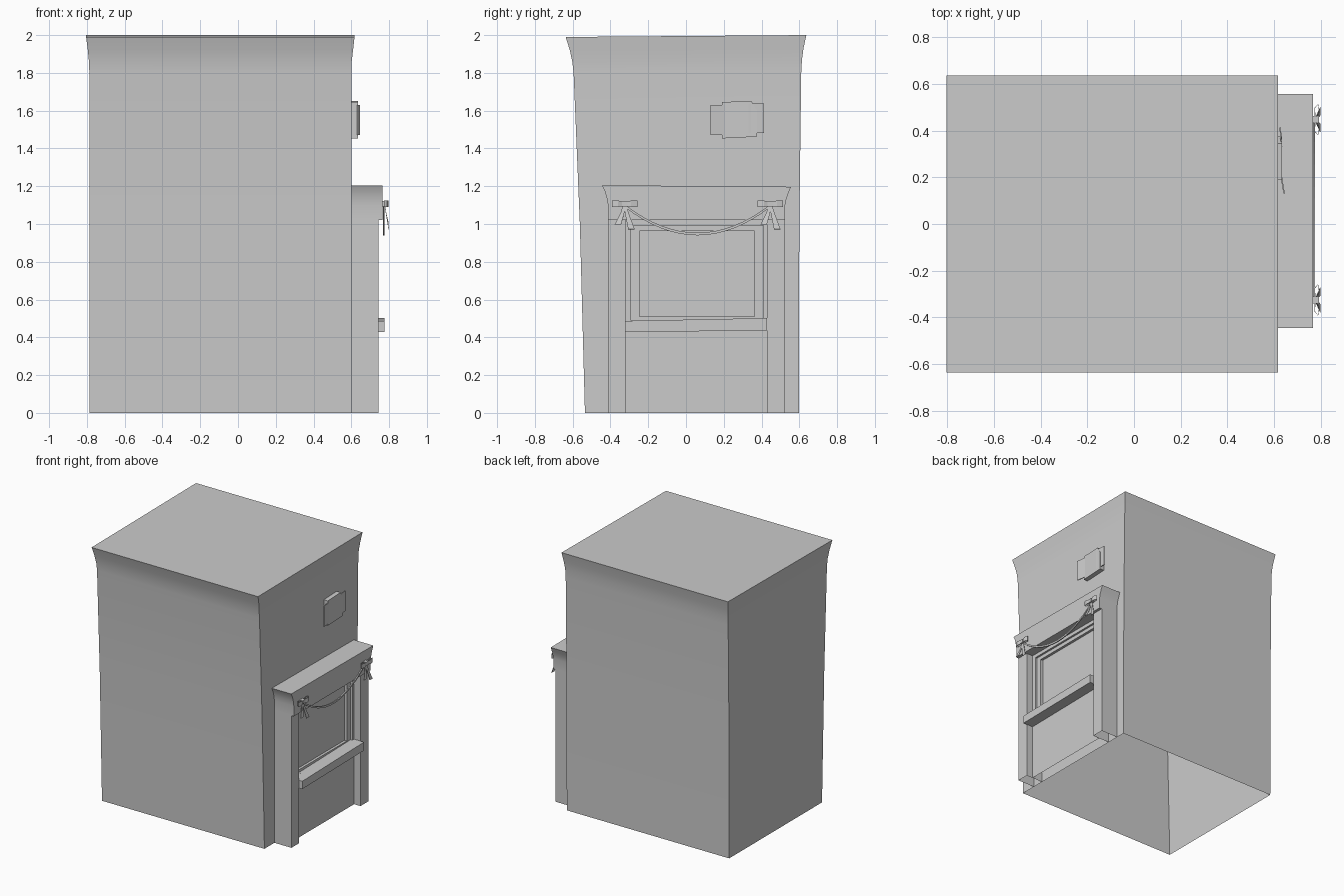
import bpy, bmesh, math
from mathutils import Vector

if "Cube" in bpy.data.objects:
    bpy.data.objects.remove(bpy.data.objects["Cube"])


def finish(name, bm, smooth=False):
    bmesh.ops.recalc_face_normals(bm, faces=bm.faces)
    me = bpy.data.meshes.new(name)
    bm.to_mesh(me)
    bm.free()
    ob = bpy.data.objects.new(name, me)
    bpy.context.collection.objects.link(ob)
    if smooth:
        bpy.ops.object.select_all(action='DESELECT')
        ob.select_set(True)
        bpy.context.view_layer.objects.active = ob
        bpy.ops.object.shade_smooth_by_angle(angle=math.radians(30))
    return ob


def loft(name, rings, bottom=True, smooth=False):
    """Stack rectangles (x0, x1, y0, y1, z at y0, z at y1) into a shell."""
    bm = bmesh.new()
    loops = []
    for x0, x1, y0, y1, za, zb in rings:
        loops.append([bm.verts.new(p) for p in
                      ((x0, y0, za), (x1, y0, za), (x1, y1, zb), (x0, y1, zb))])
    for a, b in zip(loops, loops[1:]):
        for i in range(4):
            j = (i + 1) % 4
            bm.faces.new((a[i], a[j], b[j], b[i]))
    bm.faces.new(loops[-1])
    if bottom:
        bm.faces.new(loops[0][::-1])
    return finish(name, bm, smooth)


def box(name, x0, x1, y0, y1, z0, z1, bottom=True):
    return loft(name, [(x0, x1, y0, y1, z0, z0), (x0, x1, y0, y1, z1, z1)], bottom)


def ribbon(name, pts, widths, axis, thick=0.005):
    """Thin strip along pts; axis is the width direction."""
    bm = bmesh.new()
    axis = Vector(axis)
    rows = [(bm.verts.new(Vector(p) - axis * w / 2), bm.verts.new(Vector(p) + axis * w / 2))
            for p, w in zip(pts, widths)]
    for a, b in zip(rows, rows[1:]):
        bm.faces.new((a[0], a[1], b[1], b[0]))
    ob = finish(name, bm)
    m = ob.modifiers.new("thickness", 'SOLIDIFY')
    m.thickness = thick
    m.offset = 0
    return ob


# Main body: leaning block with flared top, open underneath
loft("body", [
    (-0.787, 0.60, -0.535, 0.597, 0, 0),
    (-0.787, 0.60, -0.562, 0.60, 1.0, 1.0),
    (-0.787, 0.60, -0.595, 0.610, 1.80, 1.80),
    (-0.789, 0.602, -0.602, 0.614, 1.86, 1.87),
    (-0.795, 0.609, -0.615, 0.622, 1.92, 1.93),
    (-0.804, 0.617, -0.637, 0.637, 1.99, 2.0)], bottom=False, smooth=True)

# Pillars on both sides of the bay
for side, y0, y1 in (("left", -0.413, -0.32), ("right", 0.43, 0.525)):
    box(side + "_pillar", 0.60, 0.745, y0, y1, 0, 1.03, bottom=False)

# Flared lintel
loft("lintel", [
    (0.60, 0.766, -0.413, 0.525, 1.02, 1.02),
    (0.60, 0.766, -0.413, 0.525, 1.10, 1.10),
    (0.60, 0.766, -0.420, 0.532, 1.14, 1.135),
    (0.60, 0.766, -0.430, 0.543, 1.175, 1.165),
    (0.60, 0.766, -0.445, 0.556, 1.205, 1.197)], smooth=True)

# Front panel with stepped window recess
bm = bmesh.new()
steps = [(0.69, -0.32, 0.43, 0.0, 1.02), (0.69, -0.29, 0.41, 0.49, 0.992),
         (0.675, -0.29, 0.41, 0.49, 0.992), (0.675, -0.247, 0.363, 0.51, 0.963),
         (0.655, -0.247, 0.363, 0.51, 0.963)]
prev = None
for x, y0, y1, z0, z1 in steps:
    ring = [bm.verts.new(p) for p in ((x, y0, z0), (x, y1, z0), (x, y1, z1), (x, y0, z1))]
    if prev:
        for i in range(4):
            j = (i + 1) % 4
            bm.faces.new((prev[i], prev[j], ring[j], ring[i]))
    prev = ring
bm.faces.new(prev)
panel = finish("window_panel", bm)

# Sill
loft("sill", [(0.65, 0.775, -0.322, 0.43, 0.427, 0.437),
              (0.65, 0.775, -0.322, 0.43, 0.487, 0.502)])

# Wall plaque: raised middle with two folded ends
bm = bmesh.new()
outline = [(0.19, 1.453), (0.375, 1.462), (0.375, 1.60), (0.345, 1.652), (0.19, 1.645)]
face = bm.faces.new([bm.verts.new((0.60, y, z)) for y, z in outline])
ext = bmesh.ops.extrude_face_region(bm, geom=[face])
for v in ext["geom"]:
    if isinstance(v, bmesh.types.BMVert):
        v.co.x = 0.634
finish("plaque_middle", bm)
ribbon("plaque_left_end", [(0.630, 0.21, 1.55), (0.643, 0.13, 1.55)],
       [0.16, 0.16], (0, 0, 1), 0.006)
ribbon("plaque_right_end", [(0.632, 0.33, 1.56), (0.626, 0.413, 1.56)],
       [0.155, 0.155], (0, 0, 1), 0.006)

# Bows: two loops, knot and two tails each
for side, c in (("left", -0.325), ("right", 0.447)):
    z = 1.107
    box(side + "_bow_knot", 0.764, 0.792, c - 0.015, c + 0.015, z - 0.014, z + 0.014)
    for s, end in ((-1, "a"), (1, "b")):
        ribbon(f"{side}_bow_loop_{end}",
               [(0.782, c, z), (0.794, c + s * 0.035, z), (0.788, c + s * 0.066, z),
                (0.774, c + s * 0.05, z), (0.776, c, z)],
               [0.02, 0.034, 0.036, 0.034, 0.02], (0, 0, 1), 0.003)
        drop = 0.11 if s < 0 else 0.135
        ribbon(f"{side}_bow_tail_{end}",
               [(0.777, c, z), (0.784, c + s * 0.012, z - 0.05),
                (0.798, c + s * 0.036, z - drop)],
               [0.012, 0.02, 0.034], (0, 1, 0.0), 0.003)

# Drooping cord between the bows
n = 16
pts, wid = [], []
for i in range(n + 1):
    t = 2 * i / n - 1
    pts.append((0.772, 0.061 + 0.386 * t, 0.947 + 0.15 * abs(t) ** 2))
    wid.append(0.014)
ribbon("hanging_cord", pts, wid, (0, 0, 1), 0.008)
